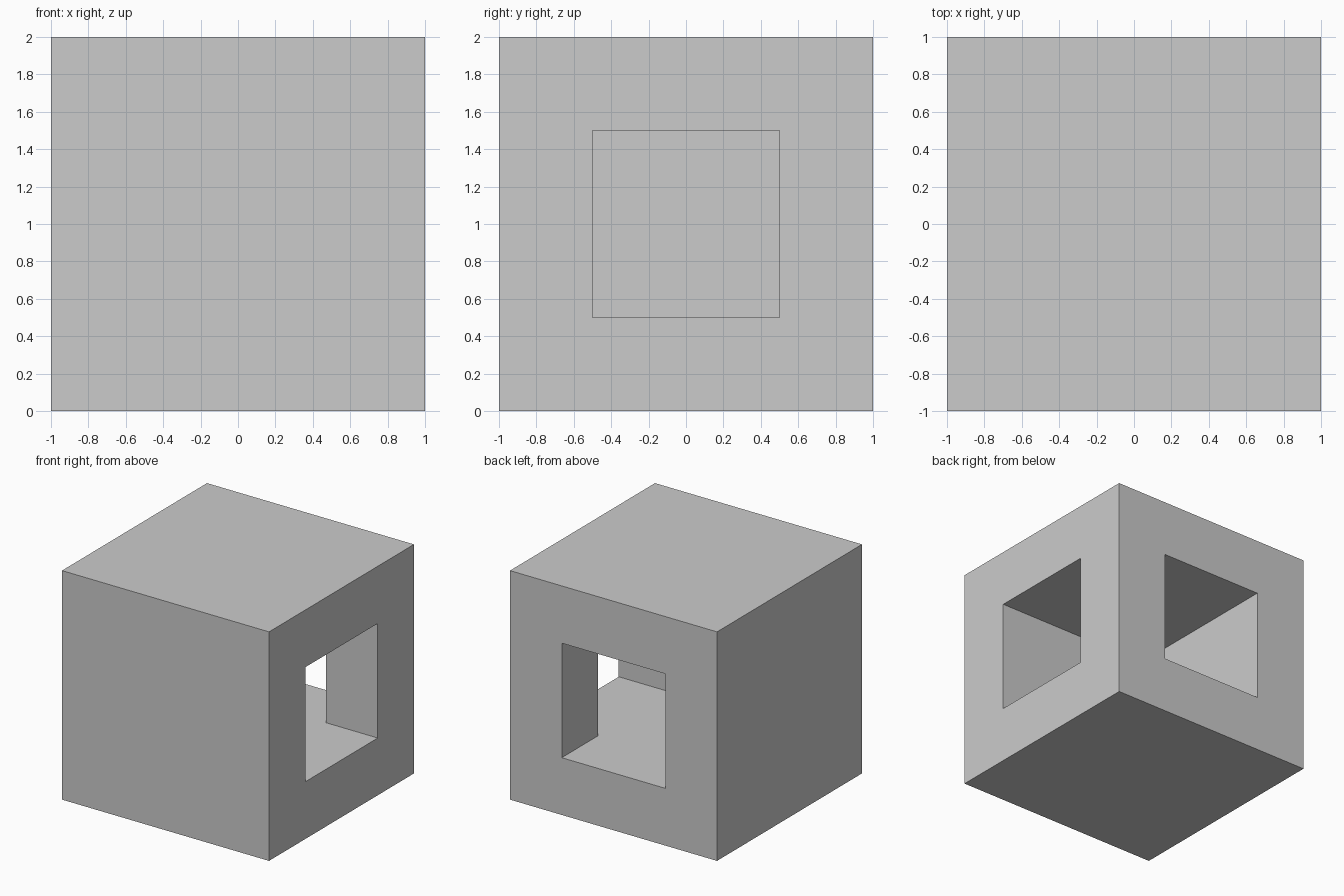
import bpy
import bmesh

if "Cube" in bpy.data.objects:
    bpy.data.objects.remove(bpy.data.objects["Cube"])

# Solid block, standing on z = 0
bpy.ops.mesh.primitive_cube_add(size=2, location=(0, 0, 1))
block = bpy.context.object
block.name = "block"

# L-shaped tunnel cutter: enters on the right, turns, leaves at the back
profile = [(-0.5, -0.5), (1.2, -0.5), (1.2, 0.5), (0.5, 0.5), (0.5, 1.2), (-0.5, 1.2)]
bm = bmesh.new()
face = bm.faces.new([bm.verts.new((x, y, 0.5)) for x, y in profile])
extruded = bmesh.ops.extrude_face_region(bm, geom=[face])["geom"]
bmesh.ops.translate(bm, vec=(0, 0, 1), verts=[g for g in extruded if isinstance(g, bmesh.types.BMVert)])
bmesh.ops.recalc_face_normals(bm, faces=bm.faces)
mesh = bpy.data.meshes.new("tunnel_cutter")
bm.to_mesh(mesh)
bm.free()
cutter = bpy.data.objects.new("tunnel_cutter", mesh)
bpy.context.collection.objects.link(cutter)
cutter.hide_render = True
cutter.display_type = 'WIRE'

# Cut the tunnel out of the block
cut = block.modifiers.new("tunnel", 'BOOLEAN')
cut.operation = 'DIFFERENCE'
cut.solver = 'EXACT'
cut.object = cutter
